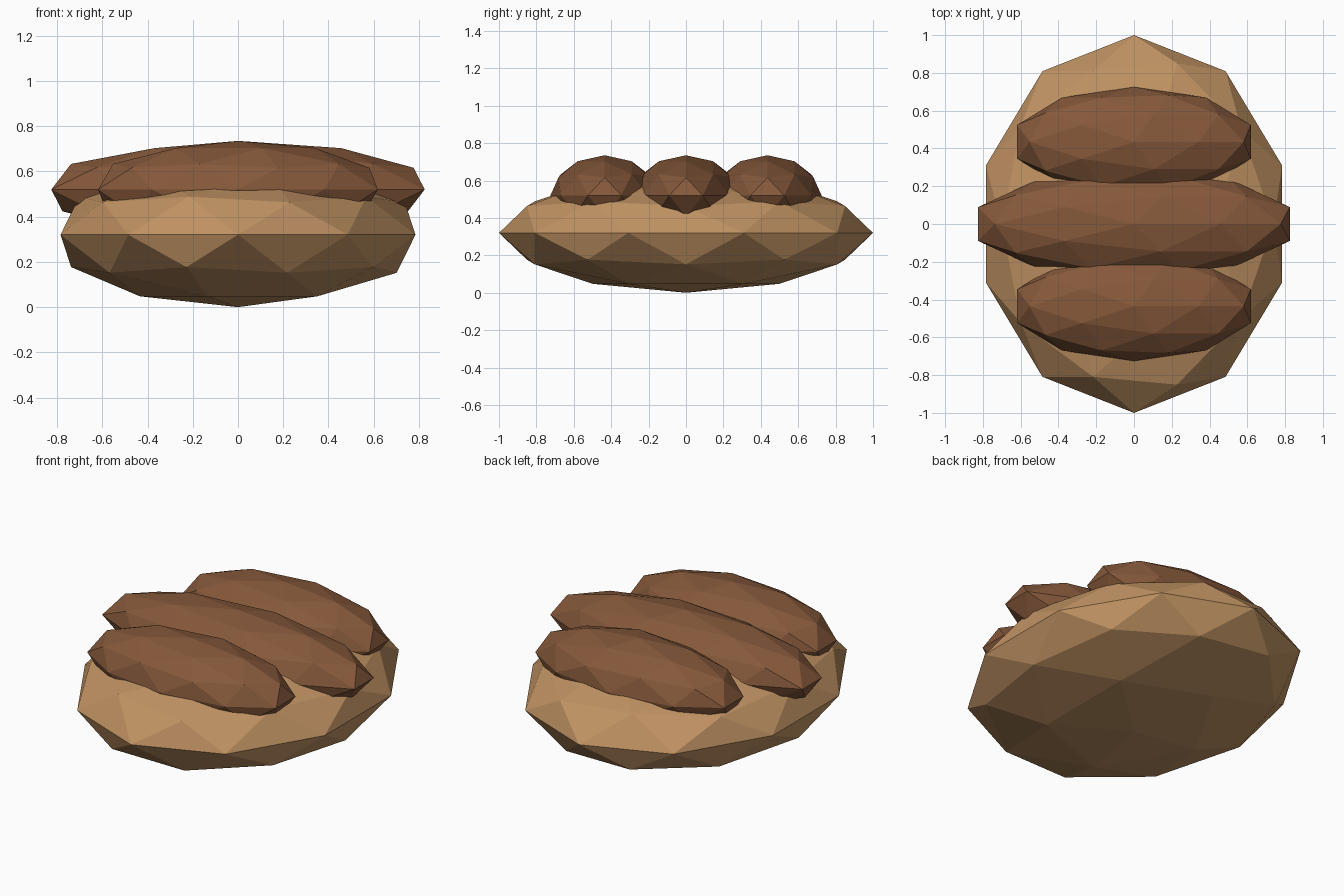
import bpy

cube = bpy.data.objects.get("Cube")
if cube:
    bpy.data.objects.remove(cube, do_unlink=True)


def make_material(name, color):
    mat = bpy.data.materials.new(name)
    mat.use_nodes = True
    mat.diffuse_color = color
    mat.node_tree.nodes["Principled BSDF"].inputs["Base Color"].default_value = color
    return mat


def faceted_blob(name, center, radii, mat):
    """Low-poly ellipsoid with flat faces."""
    bpy.ops.mesh.primitive_ico_sphere_add(subdivisions=2, radius=1, location=center)
    obj = bpy.context.object
    obj.name = name
    obj.scale = radii
    bpy.ops.object.transform_apply(location=False, rotation=False, scale=True)
    bpy.ops.object.shade_flat()
    obj.data.materials.append(mat)
    return obj


tan = make_material("light tan", (0.53, 0.29, 0.125, 1))
brown = make_material("warm brown", (0.235, 0.098, 0.043, 1))

# Wide flattened base
faceted_blob("base", (0, 0, 0.32), (0.825, 1.0, 0.32), tan)

# Three long rolls lying across the base, the middle one longest
for name, y, length in (("front_roll", -0.435, 0.65),
                        ("middle_roll", 0, 0.868),
                        ("back_roll", 0.435, 0.65)):
    faceted_blob(name, (0, y, 0.52), (length, 0.29, 0.215), brown)
